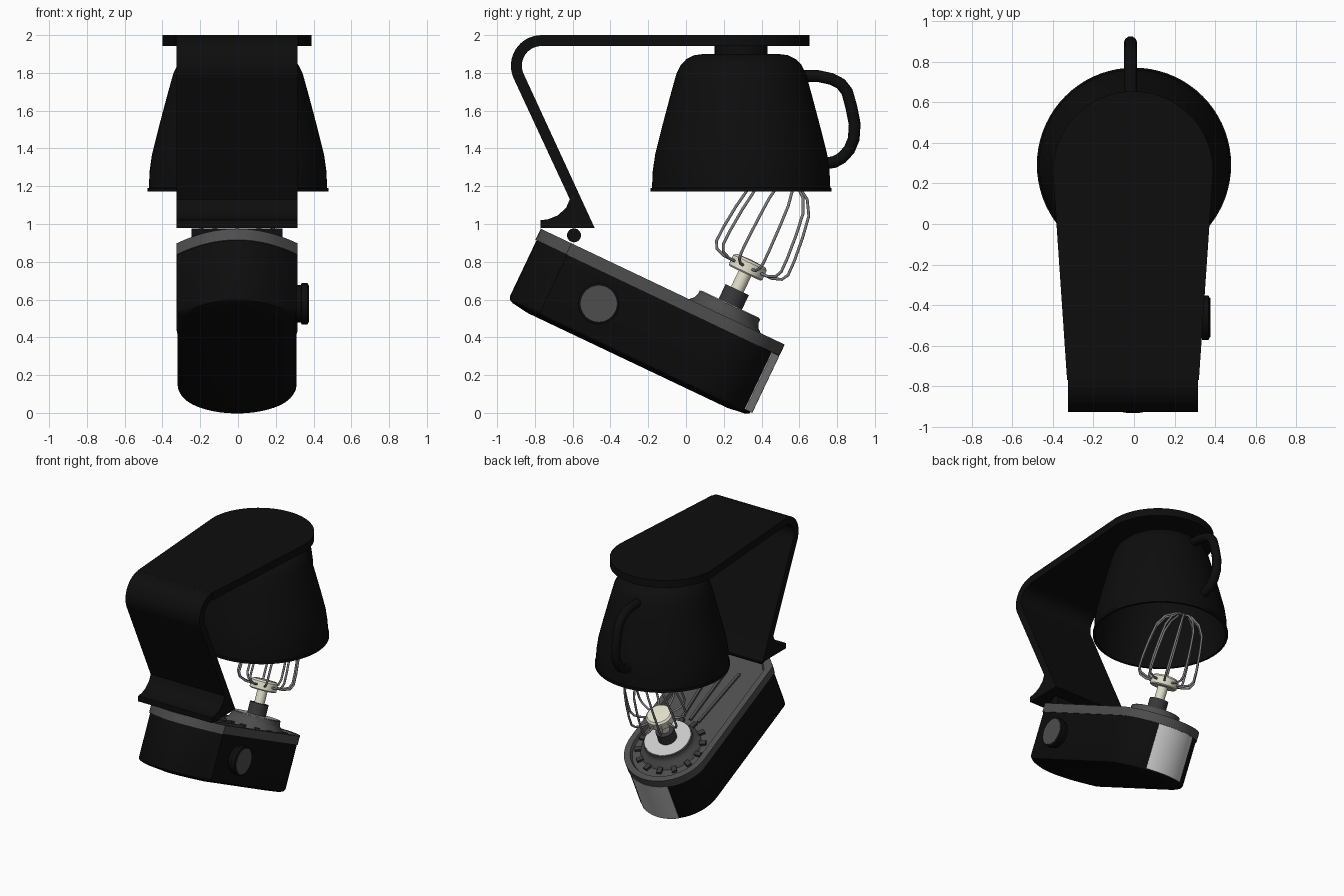
import bpy, bmesh
from math import sin, cos, pi, radians
from mathutils import Matrix, Vector

if "Cube" in bpy.data.objects:
    bpy.data.objects.remove(bpy.data.objects["Cube"])

CX = -0.005  # the body sits a hair off the centre line


def material(name, c):
    m = bpy.data.materials.new(name)
    m.diffuse_color = (*c, 1)
    m.use_nodes = True
    m.node_tree.nodes["Principled BSDF"].inputs["Base Color"].default_value = m.diffuse_color
    return m


BLACK = material("black_paint", (.004, .004, .004))
GREY = material("grey_trim", (.075, .075, .075))
DARK = material("dark_grey", (.04, .04, .04))
STEEL = material("steel", (.2, .2, .2))
PALE = material("pale_grey", (.55, .55, .55))
BEIGE = material("beige", (.75, .74, .6))

# tilted frame of the motor head: x, along the head, out of its trim face
HEAD = Matrix.Translation((CX, -.769, .975)) @ Matrix.Rotation(radians(-25.4), 4, 'X')
HUB = HEAD @ Matrix.Translation((0, 1.078, 0))


def finish(name, bm, mat, matrix=Matrix(), angle=35):
    bmesh.ops.recalc_face_normals(bm, faces=bm.faces)
    me = bpy.data.meshes.new(name)
    bm.to_mesh(me)
    bm.free()
    ob = bpy.data.objects.new(name, me)
    bpy.context.collection.objects.link(ob)
    ob.matrix_world = matrix
    me.materials.append(mat)
    bpy.ops.object.select_all(action='DESELECT')
    ob.select_set(True)
    bpy.context.view_layer.objects.active = ob
    bpy.ops.object.shade_smooth_by_angle(angle=radians(angle))
    return ob


def loft(name, loops, mat, matrix=Matrix()):
    """Skin a stack of equal loops and cap both ends."""
    bm = bmesh.new()
    rows = [[bm.verts.new(p) for p in lp] for lp in loops]
    n = len(rows[0])
    for a, b in zip(rows, rows[1:]):
        for i in range(n):
            j = (i + 1) % n
            bm.faces.new((a[i], a[j], b[j], b[i]))
    bm.faces.new(rows[0])
    bm.faces.new(rows[-1])
    return finish(name, bm, mat, matrix)


def lathe(name, profile, mat, matrix=Matrix(), steps=64):
    """Spin (radius, height) points around local z."""
    bm = bmesh.new()
    vs = [bm.verts.new((r, 0, z)) for r, z in profile]
    es = [bm.edges.new(e) for e in zip(vs, vs[1:])]
    bmesh.ops.spin(bm, geom=vs + es, axis=(0, 0, 1), cent=(0, 0, 0), angle=2 * pi,
                   steps=steps, use_duplicate=False)
    bmesh.ops.remove_doubles(bm, verts=bm.verts, dist=1e-5)
    return finish(name, bm, mat, matrix)


def tube(name, path, radius, mat, matrix=Matrix(), cyclic=False):
    cu = bpy.data.curves.new(name, 'CURVE')
    cu.dimensions = '3D'
    cu.bevel_depth, cu.bevel_resolution = radius, 3
    cu.use_fill_caps = True
    sp = cu.splines.new('POLY')
    sp.points.add(len(path) - 1)
    for p, co in zip(sp.points, path):
        p.co = (*co, 1)
    sp.use_cyclic_u = cyclic
    sp.use_smooth = True
    cu.materials.append(mat)
    ob = bpy.data.objects.new(name, cu)
    bpy.context.collection.objects.link(ob)
    ob.matrix_world = matrix
    return ob


def box(name, size, matrix, mat):
    bm = bmesh.new()
    bmesh.ops.create_cube(bm, size=1, matrix=Matrix.Diagonal((*size, 1)))
    return finish(name, bm, mat, matrix)


def arc(cy, cz, r, a0, a1, n):
    return [(cy + r * cos(radians(a0 + (a1 - a0) * i / n)),
             cz + r * sin(radians(a0 + (a1 - a0) * i / n))) for i in range(n + 1)]


# base plate: tapered sides and a round end
plan = arc(0, .26, .395, 0, 180, 40) + [(-.325, -.77), (.325, -.77)]
loft("base_plate", [[(x + CX, y, z) for x, y in plan] for z in (1.942, 2.0)], BLACK)

# bent column with flared foot
side = arc(-.765, 1.838, .162, 90, 204, 16)
side += [(-.615, 1.131), (-.635, 1.085), (-.68, 1.045), (-.73, 1.025), (-.77, 1.02),
         (-.77, .978), (-.483, .978)]
side += arc(-.765, 1.838, .104, 204, 90, 16)
loft("column", [[(x + CX, y, z) for y, z in side] for x in (-.32, .32)], BLACK)

# hinge under the column foot
lathe("hinge_pin", [(0, -.24), (.037, -.24), (.037, .24), (0, .24)], BLACK,
      Matrix.Translation((CX, -.593, .94)) @ Matrix.Rotation(pi / 2, 4, 'Y'), 24)


# motor head: semicircular far end, shallow curved near end
def head_loop(inset, n):
    w = .32 - inset
    pts = arc(0, 1.11, w, 0, 180, 32)
    pts += [(w * t / 8, inset + .18 * (t / 8) ** 2) for t in range(-8, 9)]
    return [(x, u, n) for x, u in pts]


loft("head_body", [head_loop(*p) for p in
     ((.006, -.06), (.006, -.395), (.014, -.41), (.035, -.42), (.13, -.433))], BLACK, HEAD)
loft("head_trim", [head_loop(*p) for p in
     ((0, -.065), (0, 0), (.045, 0), (.055, -.025))], GREY, HEAD)

# light panel wrapped around the far end
out, inn = arc(0, 1.11, .32, 61, 119, 12), arc(0, 1.11, .30, 119, 61, 12)
loft("end_panel", [[(x, u, n) for x, u in out + inn] for n in (-.066, -.4)], PALE, HEAD)

# ribs along the trim face and around the hub
for i in (-1, 0, 1):
    box("trim_rib", (.02, .5, .02),
        HEAD @ Matrix.Translation((i * .09, .56, -.02)) @ Matrix.Rotation(i * .08, 4, 'Z'), GREY)
for i in range(14):
    box("hub_rib", (.06, .035, .024),
        HUB @ Matrix.Rotation(2 * pi * i / 14, 4, 'Z') @ Matrix.Translation((.232, 0, -.018)), DARK)

# speed knob
KNOB = Matrix.Translation((0, -.462, .578)) @ Matrix.Rotation(pi / 2, 4, 'Y')
lathe("knob", [(0, .3), (.1, .3), (.1, .333), (.109, .336), (.109, .368), (.097, .374), (0, .374)],
      BLACK, KNOB, 48)
lathe("knob_face", [(0, .37), (.096, .37), (.096, .3765), (0, .3765)], GREY, KNOB, 48)

# attachment hub: flared collar, disc, socket, shaft and whisk cap
lathe("hub_collar", [(0, -.03), (.225, -.03), (.21, .0), (.188, .02), (.178, .045), (.177, .066),
                     (0, .066)], GREY, HUB)
lathe("hub_disc", [(0, .06), (.168, .06), (.168, .07), (0, .07)], PALE, HUB)
lathe("hub_socket", [(0, .06), (.068, .06), (.068, .155), (0, .155)], DARK, HUB, 32)
lathe("whisk_shaft", [(0, .15), (.037, .15), (.037, .26), (0, .26)], BEIGE, HUB, 32)
lathe("whisk_cap", [(0, .25), (.09, .25), (.098, .258), (.098, .312), (.085, .325), (0, .33)],
      BEIGE, HUB, 40)

# whisk wires: five full loops
half = [(.06, .285), (.14, .287), (.19, .305), (.21, .34), (.208, .42), (.195, .55), (.175, .67),
        (.13, .745), (.055, .79)]
for i in range(5):
    loop = [(r, 0, z) for r, z in half] + [(-r, 0, z) for r, z in reversed(half)]
    tube("whisk_wire", loop, .008, STEEL, HUB @ Matrix.Rotation(pi * (i + .5) / 5, 4, 'Z'))

# upturned bowl, hollow, with foot ring
BOWL = Matrix.Translation((0, .292, 0))
lathe("bowl", [(0, 1.9), (.2, 1.9), (.25, 1.893), (.29, 1.873), (.32, 1.842), (.343, 1.795),
               (.375, 1.68), (.42, 1.51), (.455, 1.37), (.468, 1.28), (.472, 1.192),
               (.479, 1.19), (.479, 1.172), (.462, 1.172), (.455, 1.28), (.441, 1.37),
               (.405, 1.51), (.36, 1.68), (.328, 1.795), (.3, 1.84), (.24, 1.878), (0, 1.885)],
      BLACK, BOWL, 72)
lathe("bowl_foot", [(0, 1.89), (.14, 1.89), (.14, 1.945), (0, 1.945)], BLACK, BOWL, 48)

# bowl handle
tube("bowl_handle", [(-.017, y, z) for y, z in
     ((.62, 1.785), (.7, 1.783), (.77, 1.768), (.82, 1.742), (.853, 1.70), (.875, 1.62),
      (.893, 1.53), (.888, 1.45), (.864, 1.393), (.825, 1.35), (.785, 1.328), (.72, 1.318))],
     .033, BLACK)
